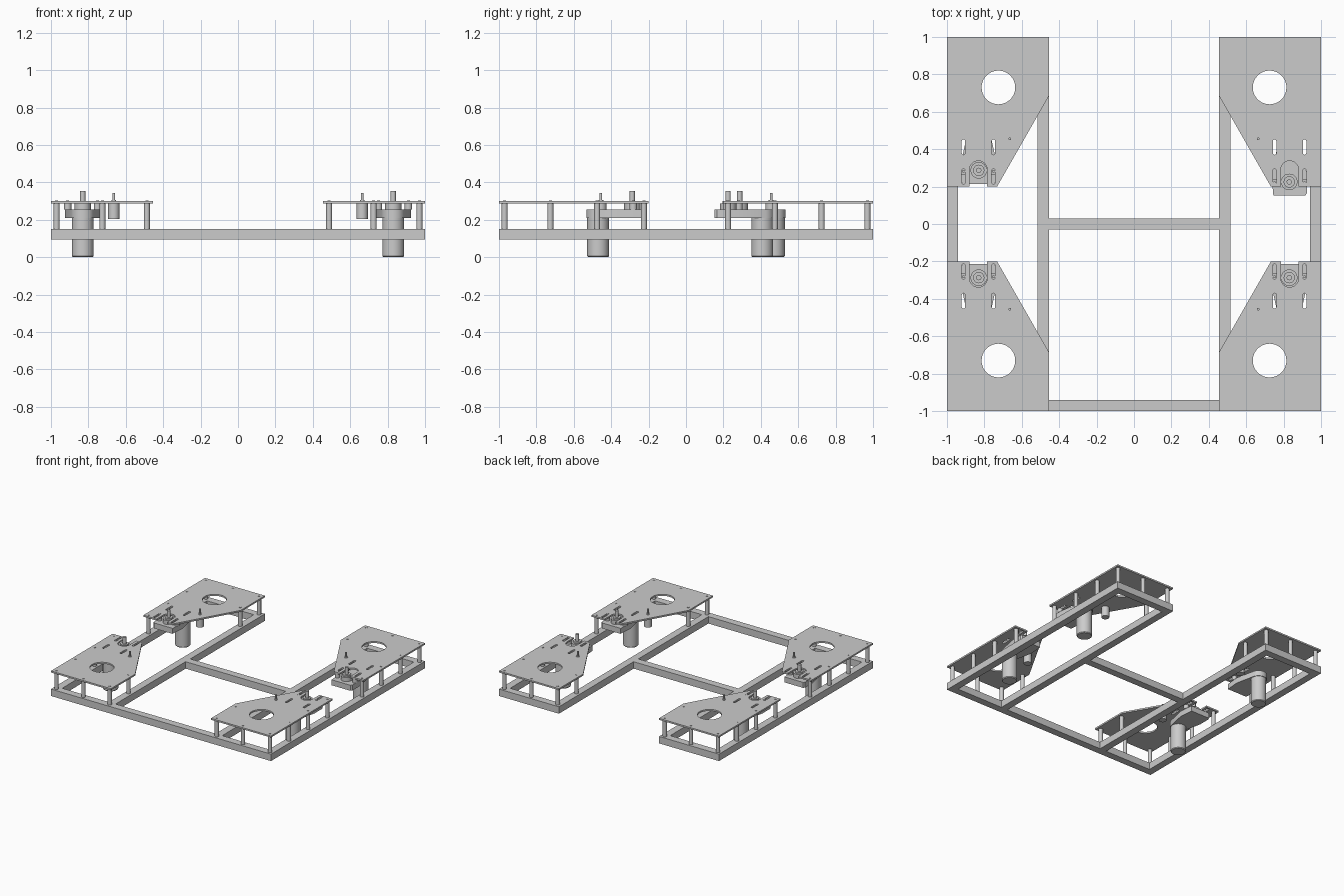
import bpy, bmesh, math
from mathutils import Matrix

if "Cube" in bpy.data.objects:
    bpy.data.objects.remove(bpy.data.objects["Cube"])


def finish(name, bm):
    bmesh.ops.recalc_face_normals(bm, faces=bm.faces)
    me = bpy.data.meshes.new(name)
    bm.to_mesh(me)
    bm.free()
    ob = bpy.data.objects.new(name, me)
    bpy.context.collection.objects.link(ob)
    me.shade_smooth()
    me.set_sharp_from_angle(angle=math.radians(30))
    return ob


def box(name, x0, x1, y0, y1, z0, z1):
    bm = bmesh.new()
    m = Matrix.Translation(((x0 + x1) / 2, (y0 + y1) / 2, (z0 + z1) / 2))
    m = m @ Matrix.Diagonal((abs(x1 - x0), abs(y1 - y0), z1 - z0, 1))
    bmesh.ops.create_cube(bm, size=1, matrix=m)
    return finish(name, bm)


def lathe(name, x, y, profile, n=24):
    """Stacked round part from (radius, z) pairs, bottom to top."""
    bm = bmesh.new()
    rings = [[bm.verts.new((x + r * math.cos(2 * math.pi * i / n),
                            y + r * math.sin(2 * math.pi * i / n), z))
              for i in range(n)] for r, z in profile]
    for a, b in zip(rings, rings[1:]):
        for i in range(n):
            bm.faces.new((a[i], a[(i + 1) % n], b[(i + 1) % n], b[i]))
    bm.faces.new(rings[0][::-1])
    bm.faces.new(rings[-1])
    return finish(name, bm)


def arc(cx, cy, r, a0, a1, n=12):
    return [(cx + r * math.cos(math.radians(a0 + (a1 - a0) * i / n)),
             cy + r * math.sin(math.radians(a0 + (a1 - a0) * i / n))) for i in range(n + 1)]


def slot(x, y0, y1, r):
    return arc(x, y1 - r, r, 0, 180, 6) + arc(x, y0 + r, r, 180, 360, 6)


def sheet(name, loops, z0, z1, sx, sy):
    """Flat part from an outline and hole loops, mirrored into a corner."""
    cu = bpy.data.curves.new(name, 'CURVE')
    cu.dimensions = '2D'
    cu.fill_mode = 'BOTH'
    cu.extrude = (z1 - z0) / 2
    for pts in loops:
        sp = cu.splines.new('POLY')
        sp.points.add(len(pts) - 1)
        for p, (x, y) in zip(sp.points, pts):
            p.co = (x * sx, y * sy, 0, 1)
        sp.use_cyclic_u = True
    tmp = bpy.data.objects.new(name + "_outline", cu)
    bpy.context.collection.objects.link(tmp)
    bpy.context.view_layer.update()
    me = tmp.evaluated_get(bpy.context.evaluated_depsgraph_get()).to_mesh()
    bm = bmesh.new()
    bm.from_mesh(me)
    bpy.data.objects.remove(tmp)
    bmesh.ops.remove_doubles(bm, verts=bm.verts, dist=1e-5)
    bmesh.ops.translate(bm, verts=bm.verts, vec=(0, 0, (z0 + z1) / 2))
    return finish(name, bm)


# frame rails
Z0, Z1, W = 0.095, 0.152, 0.06
box("front_rail", -1, 1, -1, -1 + W, Z0, Z1)
box("middle_rail", -0.455, 0.455, -W / 2, W / 2, Z0, Z1)
for s, side in ((-1, "left"), (1, "right")):
    box(side + "_outer_rail", s * (1 - W), s, -1 + W, 1 - W, Z0, Z1)
    box(side + "_inner_rail", s * 0.455, s * 0.515, -1 + W, 1 - W, Z0, Z1)
    box(side + "_back_rail", s * 0.455, s, 1 - W, 1, Z0, Z1)

# plate outline (one quadrant) with the shaft notch, plus its openings
outline = [(1, 0.2), (1, 1), (0.455, 1), (0.455, 0.685), (0.732, 0.2), (0.785, 0.2)]
outline += arc(0.8325, 0.29, 0.0475, 180, 0) + [(0.88, 0.2)]
POSTS = [(0.97, 0.97), (0.725, 0.97), (0.487, 0.97), (0.97, 0.725),
         (0.487, 0.725), (0.97, 0.475), (0.97, 0.225)]
holes = [arc(0.725, 0.73, 0.09, 0, 345, 47)]
holes += [slot(x, y0, y0 + 0.082, 0.009) for x in (0.912, 0.752) for y0 in (0.213, 0.37)]

for sx, side in ((-1, "left"), (1, "right")):
    for sy, end in ((-1, "front"), (1, "back")):
        tag = end + "_" + side + "_"
        sheet(tag + "plate", [outline] + holes, 0.288, 0.301, sx, sy)
        # standoffs with bolt tips
        for x, y in POSTS:
            lathe(tag + "standoff", sx * x, sy * y,
                  [(0.016, Z1), (0.016, 0.288), (0.008, 0.288), (0.008, 0.304)], 16)
        # gearbox: wide at the shaft, tapering to the motor; one slid outward
        y = 0.225 if (sx, sy) == (1, 1) else 0.287
        cx = 0.83
        body = [(cx - 0.085, y - 0.073), (cx + 0.085, y - 0.073), (cx + 0.095, y - 0.06),
                (cx + 0.095, y + 0.04)]
        body += arc(cx, y + 0.183, 0.063, 15, 165) + [(cx - 0.095, y + 0.04)]
        sheet(tag + "gearbox", [body], 0.21, 0.255, sx, sy)
        lathe(tag + "motor", sx * cx, sy * (y + 0.183),
              [(0.053, 0), (0.058, 0.006), (0.058, 0.21)], 32)
        lathe(tag + "output_shaft", sx * cx, sy * y,
              [(0.044, 0.255), (0.044, 0.288), (0.03, 0.288), (0.03, 0.3),
               (0.014, 0.3), (0.014, 0.355)])
        for dx in (-0.079, 0.081):
            lathe(tag + "gearbox_boss", sx * (cx + dx), sy * (y - 0.005),
                  [(0.02, 0.255), (0.02, 0.288), (0.008, 0.288), (0.008, 0.302)], 16)
        # rotary sensor beside the gearbox
        lathe(tag + "sensor", sx * 0.664, sy * 0.455,
              [(0.03, 0.205), (0.03, 0.288), (0.013, 0.288), (0.013, 0.306),
               (0.007, 0.306), (0.007, 0.344)])
